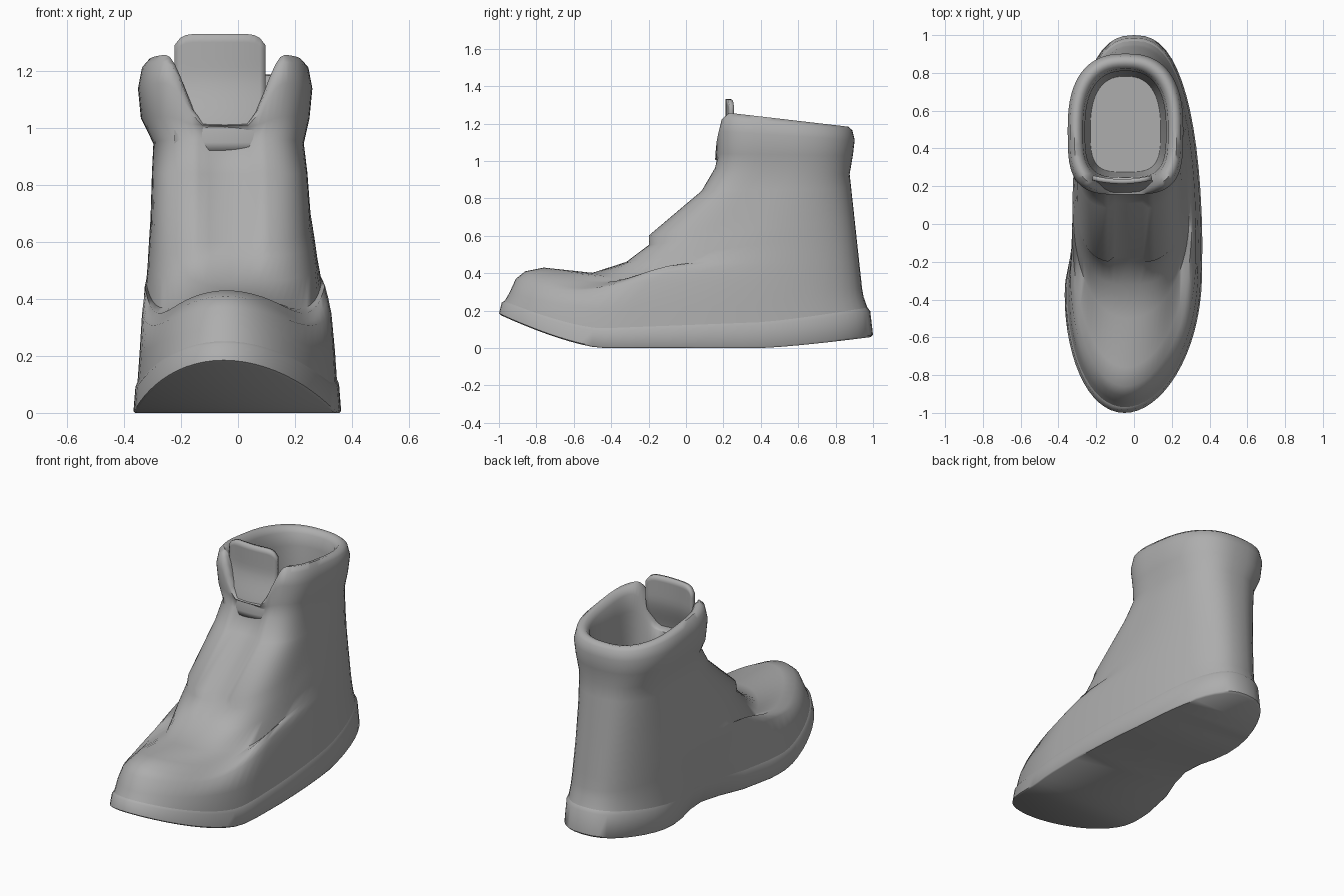
import bpy, bmesh, math

cube = bpy.data.objects.get("Cube")
if cube:
    bpy.data.objects.remove(cube, do_unlink=True)

shade = (0.42, 0.42, 0.42, 1)
grey = bpy.data.materials.new("plain_grey")
grey.use_nodes = True
grey.diffuse_color = shade
grey.node_tree.nodes["Principled BSDF"].inputs["Base Color"].default_value = shade

N = 64  # points in every ring


def mix(a, b, t):
    return a + (b - a) * t


def smooth(a, b, value):
    t = min(max((value - a) / (b - a), 0), 1)
    return t * t * (3 - 2 * t)


def sole_curl(y):
    """Upward curl of the sole at the toe and, slightly, at the heel."""
    toe = max(0, (-0.45 - y) / 0.55)
    heel = max(0, (y - 0.4) / 0.6)
    return 0.18 * toe ** 1.4 + 0.06 * heel ** 1.3


def ring(front, back, middle, half_width, center=0, squareness=2, curl=0,
         waist=0, crown=0, notch=0, recess=0):
    """Egg-shaped ring from a front (y, z) to a back (y, z) point."""
    (front_y, front_z), (back_y, back_z) = front, back
    points = []
    for i in range(N):
        angle = math.tau * i / N
        c, s = math.cos(angle), math.sin(angle)
        power, end = (squareness, front_y) if c > 0 else (2.5, back_y)
        y = mix(middle, end, abs(c) ** (2 / power))
        x = math.copysign(abs(s) ** (2 / power), s) * half_width
        z = mix(front_z, back_z, (y - front_y) / (back_y - front_y))
        z += curl * sole_curl(y)
        ahead = smooth(0, 0.8, (middle - y) / (middle - front_y))
        z -= crown * ahead * (x / half_width) ** 2
        if c > 0:
            z -= notch * (1 - smooth(0.07, 0.21, abs(x)))
            y += recess * (1 - smooth(0.08, 0.1, abs(x)))
        if x < 0:
            x *= 1 - waist * math.exp(-((y - 0.2) / 0.28) ** 2)
        toe_shift = 0.05 * max(0, -y) ** 2
        points.append((x + center - toe_shift, y, z))
    return points


def finish(name, bm, angle):
    bmesh.ops.recalc_face_normals(bm, faces=bm.faces)
    mesh = bpy.data.meshes.new(name)
    bm.to_mesh(mesh)
    bm.free()
    mesh.materials.append(grey)
    obj = bpy.data.objects.new(name, mesh)
    bpy.context.collection.objects.link(obj)
    bpy.ops.object.select_all(action="DESELECT")
    obj.select_set(True)
    bpy.context.view_layer.objects.active = obj
    bpy.ops.object.shade_smooth_by_angle(angle=math.radians(angle))
    return obj


def loft(name, rings, angle):
    """Skin the rings and close both ends with strips running across."""
    bm = bmesh.new()
    loops = [[bm.verts.new(p) for p in points] for points in rings]
    for low, high in zip(loops, loops[1:]):
        for i in range(N):
            j = (i + 1) % N
            bm.faces.new((low[i], low[j], high[j], high[i]))
    half = N // 2
    for v in (loops[0], loops[-1]):
        bm.faces.new((v[0], v[1], v[-1]))
        bm.faces.new((v[half - 1], v[half], v[half + 1]))
        for i in range(1, half - 1):
            bm.faces.new((v[i], v[i + 1], v[N - i - 1], v[N - i]))
    return finish(name, bm, angle)


# Sole: curled tread, narrowed at the waist (inset, front lift, back lift, waist)
sole_steps = [(0.012, 0, 0, 0.38), (0, 0.005, 0.01, 0.35),
              (0.015, 0.07, 0.14, 0.25), (0.03, 0.085, 0.16, 0.22)]
sole_rings = [
    ring((inset - 1, front_lift), (1 - inset, back_lift), -0.3,
         0.364 - inset / 2, curl=1, waist=waist)
    for inset, front_lift, back_lift, waist in sole_steps]
loft("sole", sole_rings, 50)

# Upper: rings tilt along the toe cap and instep while climbing the heel
instep = [(-0.945, 0.2), (-0.91, 0.37), (-0.86, 0.41), (-0.76, 0.43),
          (-0.5, 0.402), (-0.32, 0.46), (-0.2, 0.55), (-0.205, 0.6),
          (0.08, 0.84), (0.15, 0.96)]
upper_rings = [sole_rings[-1]]
for k, front in enumerate(instep):
    t = k / (len(instep) - 1)
    upper_rings.append(ring(
        front, (mix(0.95, 0.875, t), mix(0.24, 0.93, t)),
        middle=mix(-0.28, 0.5, t), half_width=mix(0.342, 0.264, t),
        center=mix(0, -0.033, t), squareness=mix(2, 3.5, smooth(0.4, 0.7, t)),
        curl=max(0, 0.6 - 6 * t), waist=mix(0.13, 0, smooth(0, 0.3, t)),
        crown=0.17 * max(0, math.sin(1.8 * math.pi * t)),
        recess=0.03 if t > 0.7 else 0))

# Padded collar and lining (inset, height), dipping to a notch at the front
collar = [(0.01, 1.04), (0, 1.16), (0.013, 1.235), (0.035, 1.262),
          (0.06, 1.255), (0.08, 1.22), (0.092, 1.12), (0.095, 0.9),
          (0.12, 0.45)]
for inset, z in collar:
    rise = max(0, z - 1)
    upper_rings.append(ring(
        (0.155 + inset, z), (0.902 - inset, z - 0.3 * rise), middle=0.5,
        half_width=0.306 - inset, center=-0.045, squareness=3.5,
        notch=0.95 * rise))
loft("upper", upper_rings, 60)

# Tongue: thin curved tab rising from the instep into the front opening
bm = bmesh.new()
columns, rows = 16, 14
grid = []
for j in range(rows + 1):
    line = []
    for i in range(columns + 1):
        u = 2 * i / columns - 1
        z = mix(0.92, 1.33 - 0.04 * abs(u) ** 8, j / rows)
        y = mix(0.17, 0.225, smooth(0.95, 1.2, z)) + 0.02 * u * u
        line.append(bm.verts.new((0.157 * u - 0.063, y, z)))
    grid.append(line)
for low, high in zip(grid, grid[1:]):
    for i in range(columns):
        bm.faces.new((low[i], low[i + 1], high[i + 1], high[i]))
tongue = finish("tongue", bm, 40)
thickness = tongue.modifiers.new("thickness", "SOLIDIFY")
thickness.thickness = 0.025
thickness.offset = 0
